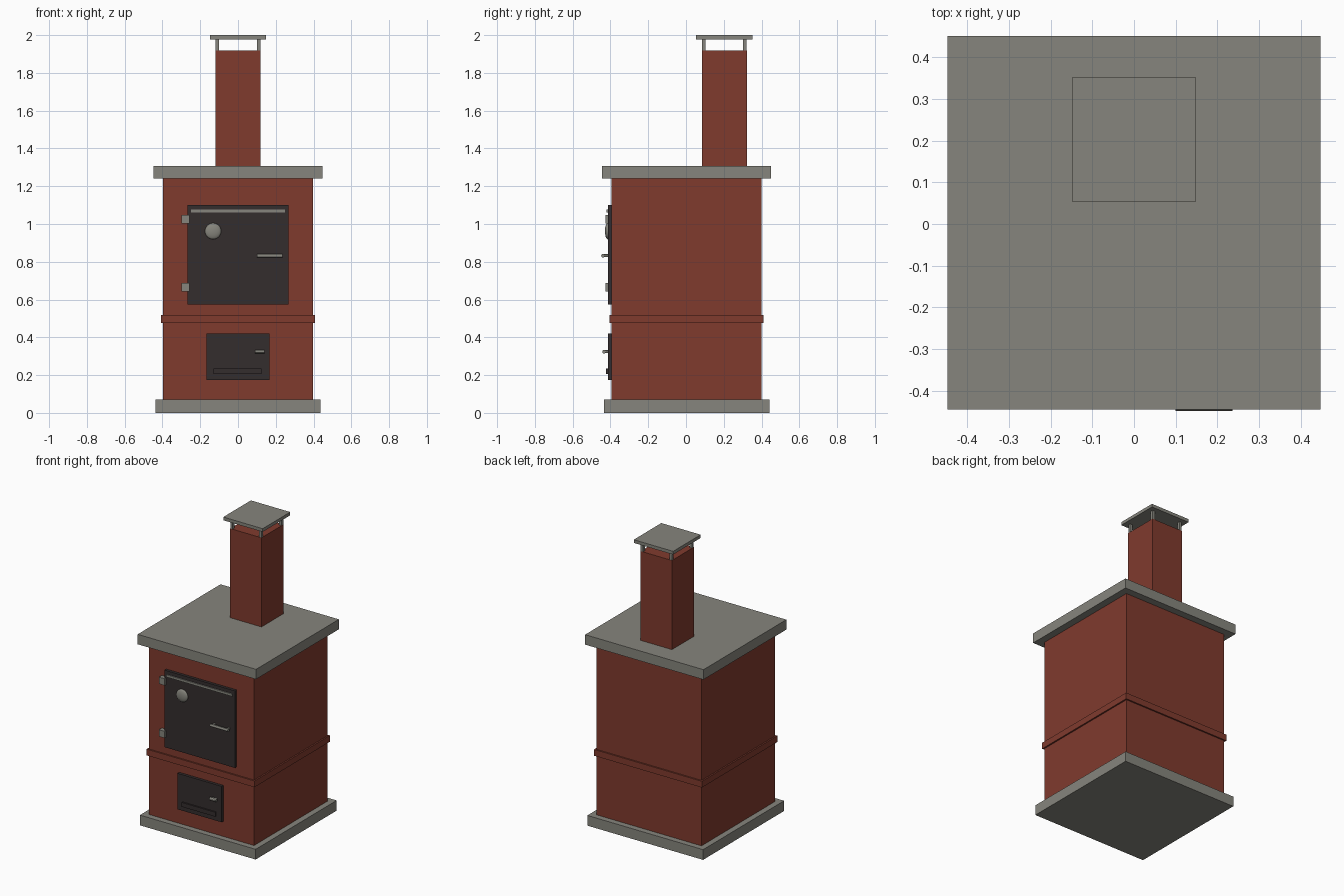
import bpy, math

if "Cube" in bpy.data.objects:
    bpy.data.objects.remove(bpy.data.objects["Cube"])

OFF = 0.003  # small depth offset so the handle and slab are centred together


def material(name, rgb):
    m = bpy.data.materials.new(name)
    m.diffuse_color = (*rgb, 1)
    m.use_nodes = True
    m.node_tree.nodes["Principled BSDF"].inputs["Base Color"].default_value = m.diffuse_color
    return m


BRICK = material("brick red", (0.216, 0.043, 0.027))
STONE = material("stone grey", (0.24, 0.235, 0.205))
IRON = material("dark iron", (0.034, 0.026, 0.027))


def finish(ob, name, mat):
    ob.name = name
    ob.data.materials.append(mat)
    return ob


def box(name, mat, x, y, z):
    """Box from (min, max) ranges."""
    bpy.ops.mesh.primitive_cube_add(
        size=1, location=(sum(x) / 2, sum(y) / 2 + OFF, sum(z) / 2))
    ob = bpy.context.object
    ob.scale = (x[1] - x[0], y[1] - y[0], z[1] - z[0])
    bpy.ops.object.transform_apply(location=False, rotation=False, scale=True)
    return finish(ob, name, mat)


def square(name, mat, half, z, yc=0):
    return box(name, mat, (-half, half), (yc - half, yc + half), z)


def rod(name, mat, r, length, loc, axis):
    rot = (0, math.pi / 2, 0) if axis == "x" else (math.pi / 2, 0, 0)
    bpy.ops.mesh.primitive_cylinder_add(
        vertices=12, radius=r, depth=length, rotation=rot,
        location=(loc[0], loc[1] + OFF, loc[2]))
    ob = finish(bpy.context.object, name, mat)
    bpy.ops.object.shade_smooth_by_angle()
    return ob


# Stove body
square("base_slab", STONE, 0.438, (0, 0.07))
square("body", BRICK, 0.398, (0.07, 1.24))
square("middle_band", BRICK, 0.408, (0.475, 0.518))
square("top_slab", STONE, 0.448, (1.24, 1.308))

# Chimney with a cap on four corner posts
CY = 0.2
square("chimney", BRICK, 0.119, (1.308, 1.918), CY)
for i, sx in enumerate((-1, 1)):
    for j, sy in enumerate((-1, 1)):
        px, py, h = sx * 0.109, CY + sy * 0.109, 0.009
        box(f"cap_post_{i}{j}", STONE, (px - h, px + h), (py - h, py + h), (1.918, 1.98))
square("chimney_cap", STONE, 0.149, (1.978, 2.0), CY)

# Fire door with trim, hinges and gauge
FRONT, FACE = -0.398, -0.417
box("fire_door", IRON, (-0.267, 0.267), (FACE, FRONT), (0.573, 1.1))
box("door_trim", STONE, (-0.249, 0.249), (-0.424, FACE), (1.06, 1.076))
for z in (0.665, 1.025):
    box("hinge", STONE, (-0.3, -0.257), (-0.43, FRONT), (z - 0.023, z + 0.023))
bpy.ops.mesh.primitive_uv_sphere_add(
    segments=24, ring_count=12, radius=0.043,
    location=(-0.132, FACE + OFF, 0.962), rotation=(math.pi / 2, 0, 0))
gauge = finish(bpy.context.object, "gauge", STONE)
gauge.scale.z = 0.35
bpy.ops.object.shade_smooth_by_angle()

# Ash door with a lower vent bar
box("ash_door", IRON, (-0.168, 0.166), (FACE, FRONT), (0.174, 0.42))
box("ash_vent", IRON, (-0.13, 0.125), (-0.427, FACE), (0.205, 0.235))

# Handles: a bar on two stand-offs
for name, x0, x1, z, y, r in (("fire_door", 0.1, 0.236, 0.832, -0.442, 0.01),
                              ("ash_door", 0.09, 0.14, 0.324, -0.436, 0.01)):
    rod(f"{name}_handle", STONE, r, x1 - x0, ((x0 + x1) / 2, y, z), "x")
    for x in (x0 + 0.014, x1 - 0.014):
        rod(f"{name}_standoff", STONE, 0.008, FACE - y, (x, (FACE + y) / 2, z), "y")
